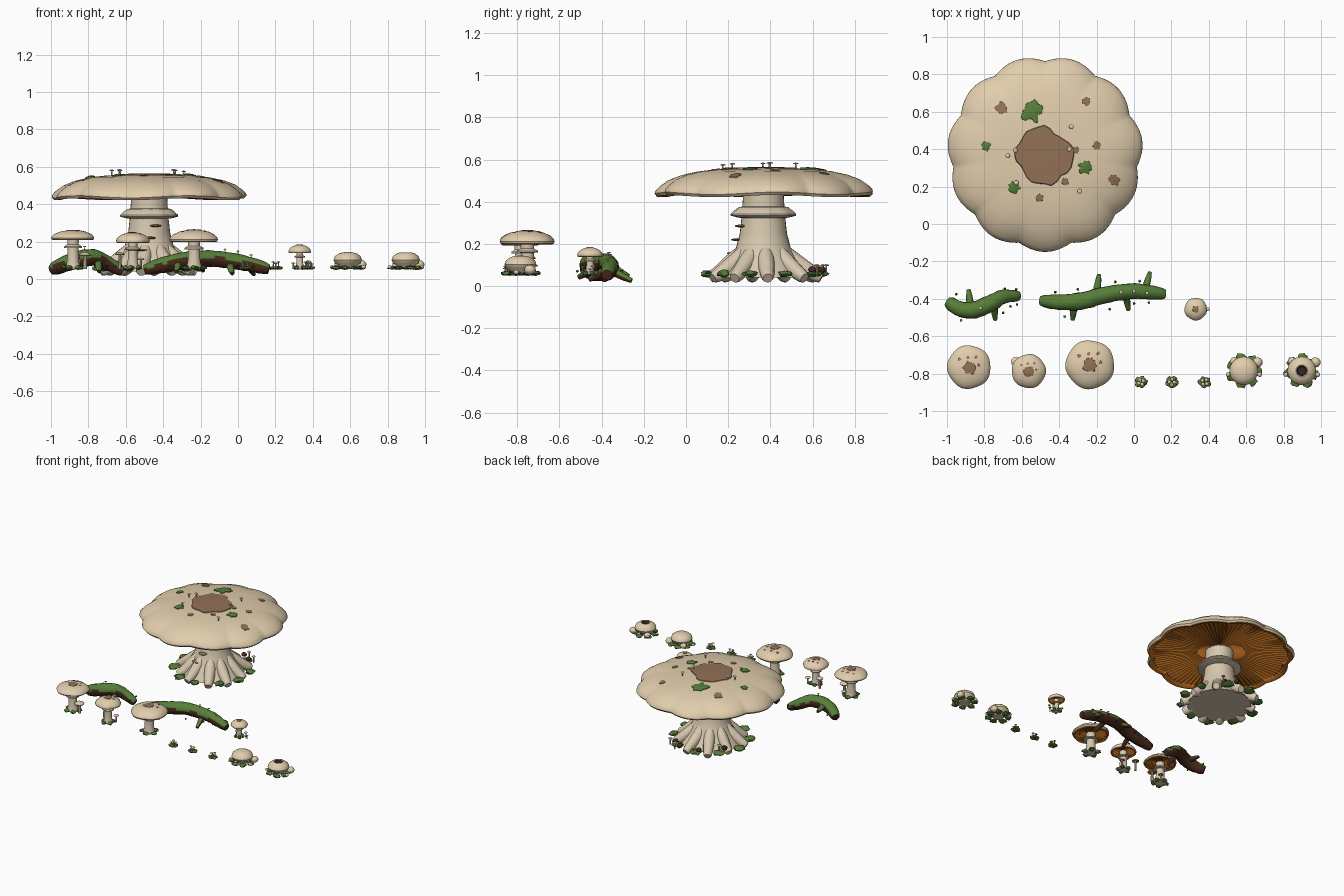
import bpy, bmesh, random
from math import sin, cos, pi, tau, radians, hypot, atan2
from mathutils import Vector, noise

if "Cube" in bpy.data.objects:
    bpy.data.objects.remove(bpy.data.objects["Cube"])

random.seed(4)

def mat(name, r, g, b):
    m = bpy.data.materials.new(name)
    m.diffuse_color = (r ** 2.2, g ** 2.2, b ** 2.2, 1)
    m.use_nodes = True
    m.node_tree.nodes["Principled BSDF"].inputs["Base Color"].default_value = m.diffuse_color
    return m

CAP = mat("cap_cream", .88, .80, .67)
STEM = mat("stem_cream", .84, .78, .68)
RIM = mat("rim_orange", .80, .47, .16)
GILL = mat("gill_brown", .60, .35, .12)
SPOT = mat("spot_brown", .57, .44, .34)
MOSS = mat("moss_green", .34, .49, .23)
BARK = mat("bark_brown", .29, .18, .13)
DARK = mat("dark_hole", .22, .18, .16)

def finish(name, bm, mats, angle=40):
    bmesh.ops.remove_doubles(bm, verts=bm.verts, dist=1e-5)
    bmesh.ops.recalc_face_normals(bm, faces=bm.faces)
    me = bpy.data.meshes.new(name)
    bm.to_mesh(me)
    bm.free()
    ob = bpy.data.objects.new(name, me)
    for m in mats:
        me.materials.append(m)
    bpy.context.collection.objects.link(ob)
    bpy.ops.object.select_all(action='DESELECT')
    ob.select_set(True)
    bpy.context.view_layer.objects.active = ob
    bpy.ops.object.shade_smooth_by_angle(angle=radians(angle))
    return ob

def skin(bm, rings, pick=lambda k: 0):
    for k, (a, b) in enumerate(zip(rings, rings[1:])):
        n = len(a)
        for i in range(n):
            f = bm.faces.new((a[i], a[(i + 1) % n], b[(i + 1) % n], b[i]))
            f.material_index = pick(k)

# revolved profile of (radius, z, material slot); slot 2 is pleated into gills
def lathe(name, prof, x, y, mats, n=24, lobe=lambda t, r: 1, gill=0, wave=lambda t, r: 0):
    bm = bmesh.new()
    rings = []
    for r, z, s in prof:
        ring = []
        for i in range(n):
            t = tau * i / n
            q = r * lobe(t, r)
            dz = gill * (i % 2) if s == 2 else 0
            ring.append(bm.verts.new((x + q * cos(t), y + q * sin(t), z + dz + wave(t, r))))
        rings.append(ring)
    skin(bm, rings, lambda k: prof[k][2])
    return finish(name, bm, mats)

# tapered tube through points (x, y, z, radius); mossy tubes turn green on top
def tube(name, pts, mats, n=12, steps=5, rough=0):
    P = [Vector(p) for p in pts]
    P = [2 * P[0] - P[1]] + P + [2 * P[-1] - P[-2]]
    path = []
    for i in range(1, len(P) - 2):
        a, b, c, d = P[i - 1:i + 3]
        for k in range(steps):
            t = k / steps
            path.append(.5 * (2 * b + (c - a) * t + (2 * a - 5 * b + 4 * c - d) * t * t + (3 * b - a - 3 * c + d) * t ** 3))
    path.append(P[-2])
    bm = bmesh.new()
    rings = []
    for k, p in enumerate(path):
        tan = (path[min(k + 1, len(path) - 1)] - path[max(k - 1, 0)]).xyz.normalized()
        u = tan.cross(Vector((0, 0, 1))).normalized()
        v = u.cross(tan)
        rad = p.w * (.85 if k in (0, len(path) - 1) else 1)
        rings.append([bm.verts.new(p.xyz + (u * cos(tau * i / n) + v * sin(tau * i / n)) * rad
                      * (1 + rough * random.uniform(-1, 1))) for i in range(n)])
    skin(bm, rings)
    bm.faces.new(rings[0])
    bm.faces.new(rings[-1])
    bmesh.ops.recalc_face_normals(bm, faces=bm.faces)
    if len(mats) > 1:
        for f in bm.faces:
            f.material_index = 1 if f.normal.z > .2 else 0
    return finish(name, bm, mats)

def blob(name, x, y, z, r, h, m, rough=0, sub=2):
    bm = bmesh.new()
    bmesh.ops.create_icosphere(bm, subdivisions=sub, radius=1)
    for v in bm.verts:
        k = 1 + rough * noise.noise(v.co * 2.2 + Vector((x, y, z)) * 31)
        v.co = Vector((x + v.co.x * r * k, y + v.co.y * r * k, z + v.co.z * h * k))
    return finish(name, bm, [m])

# irregular patch that hugs a cap surface
def patch(name, x, y, r, height, m, lift=.004, dome=0, wob=.25, n=28):
    bm = bmesh.new()
    rings = []
    for f, up in ((0, 1), (.35, 1), (.7, 1), (.95, 1), (1, -1.5)):
        ring = []
        for i in range(n):
            t = tau * i / n
            q = r * f * (1 + wob * noise.noise(Vector((cos(t) * 1.8 + x * 9, sin(t) * 1.8 + y * 9, 3))))
            px, py = x + q * cos(t), y + q * sin(t)
            ring.append(bm.verts.new((px, py, height(px, py) + lift * up + dome * max(0, 1 - f * f))))
        rings.append(ring)
    skin(bm, rings)
    return finish(name, bm, [m])

def surface(prof, x, y, lobe=lambda t, r: 1):
    def h(px, py):
        r = hypot(px - x, py - y)
        r /= lobe(atan2(py - y, px - x), r)
        for (r0, z0, _), (r1, z1, _) in zip(prof, prof[1:]):
            if r1 > r0 and r <= r1:
                return z0 + (z1 - z0) * (r - r0) / (r1 - r0)
        return prof[0][1]
    return h

def tiny(name, x, y, z, h, r, cap=CAP):
    tube(name + "_stem", [(x, y, z, r * .4), (x + .001, y, z + h * .85, r * .3)], [STEM], 8, 1)
    s = .45 * r
    lathe(name + "_cap", [(0, z + h, 0), (r * .6, z + h - s * .35, 0), (r, z + h - s, 0), (r * .9, z + h - s * 1.4, 1), (0, z + h - s, 1)], x, y, [cap, RIM], 12)

# ---- giant mushroom ----
GX, GY = -.475, .375
def lobes(t, r):
    return 1 - .055 * (1 - abs(cos(5.5 * (t - 1.5 * pi)))) * (r / .525) ** 2
top = [(0, .560, 0), (.08, .560, 0), (.16, .558, 0), (.24, .553, 0), (.32, .544, 0), (.4, .526, 0), (.46, .503, 0),
       (.5, .475, 0), (.522, .453, 0), (.524, .440, 0), (.512, .427, 1), (.49, .430, 1), (.475, .436, 2), (.3, .450, 2), (.09, .466, 2), (0, .48, 2)]
lathe("giant_cap", top, GX, GY, [CAP, RIM, GILL], 176, lobes, .016,
      lambda t, r: .006 * sin(5 * t + 1) * (r / .525) ** 4)
def gz(px, py):
    r, t = hypot(px - GX, py - GY), atan2(py - GY, px - GX)
    return surface(top, GX, GY, lobes)(px, py) + .006 * sin(5 * t + 1) * (r / .525) ** 4
patch("giant_centre_patch", -.48, .37, .155, gz, SPOT)
for i, (x, y, r) in enumerate([(-.71, .62, .032), (-.255, .655, .024), (-.2, .42, .022), (-.105, .235, .03),
                               (-.505, .14, .021), (-.31, .395, .018), (-.37, .225, .02)]):
    patch(f"giant_spot_{i}", x, y, r, gz, SPOT, .003, 0, .4)
for i, (x, y, r) in enumerate([(-.545, .6, .06), (-.26, .305, .036), (-.64, .195, .032), (-.79, .415, .026)]):
    patch(f"cap_moss_{i}", x, y, r, gz, MOSS, .004, .006, .5)
for i, (x, y) in enumerate([(-.335, .52), (-.345, .4), (-.635, .395), (-.675, .365), (-.63, .22), (-.29, .175)]):
    tiny(f"cap_sprout_{i}", x, y, gz(x, y) - .003, .034, .013)

lathe("giant_stem", [(0, .04, 0), (.225, .04, 0), (.205, .065, 0), (.16, .13, 0), (.13, .18, 0), (.112, .25, 0),
                     (.103, .33, 0), (.097, .42, 0), (.1, .48, 0)], GX, .367, [STEM], 32)
lathe("giant_ring", [(.098, .378, 0), (.118, .374, 0), (.138, .357, 0), (.153, .342, 0), (.153, .334, 0), (.125, .326, 0), (.1, .322, 0)],
      GX, .367, [STEM], 40, lambda t, r: 1 + .025 * sin(10 * t) * (r > .13))
for i in range(10):
    a = tau * (i + .25) / 10 + random.uniform(-.08, .08)
    e = random.uniform(.25, .285)
    tube(f"giant_root_{i}", [(GX + r * cos(a), .367 + r * sin(a), z, w) for r, z, w in
                             ((.07, .19, .03), (.14, .125, .04), (e * .8, .07, .036), (e, .038, .028))], [STEM], 14)
    b = a + .3
    blob(f"root_moss_{i}", GX + .27 * cos(b), .367 + .27 * sin(b), .058, random.uniform(.03, .048), .016, MOSS, .5)
for i, (x, y, z) in enumerate([(-.44, .262, .285), (-.47, .245, .22), (-.51, .225, .155)]):
    blob(f"stem_shelf_{i}", x, y, z, .032, .007, SPOT)
for i, (x, y) in enumerate([(-.4, .645), (-.55, .63), (-.33, .6), (-.68, .5)]):
    blob(f"base_bud_{i}", x, y, .078, .02, .017, BARK, .2)
    tiny(f"base_sprout_{i}", x + .03, y + .02, .05, .055, .014)

# ---- medium mushrooms ----
def mushroom(name, x, y, r, rim, peak, sr, base=.055):
    h = peak - rim
    lob = lambda t, q: 1 + .02 * sin(5 * t + x * 9) * (q / r) ** 2
    prof = [(0, peak, 0), (.3 * r, peak - .05 * h, 0), (.6 * r, peak - .18 * h, 0), (.83 * r, peak - .4 * h, 0),
            (.96 * r, peak - .65 * h, 0), (r, peak - .85 * h, 0), (.97 * r, rim, 1), (.9 * r, rim - .07 * h, 1),
            (.84 * r, rim, 2), (.2 * r, rim + .12 * h, 2)]
    lathe(name + "_cap", prof, x, y, [CAP, RIM, GILL], 72, lob, .08 * h)
    L = rim - base
    lathe(name + "_stem", [(0, base, 0), (1.3 * sr, base, 0), (1.2 * sr, base + .1 * L, 0), (sr, base + .25 * L, 0),
                           (.9 * sr, base + .7 * L, 0), (sr, rim + .3 * h, 0)], x, y, [STEM], 20)
    lathe(name + "_ring", [(.9 * sr, base + .84 * L, 0), (1.5 * sr, base + .76 * L, 0), (1.5 * sr, base + .71 * L, 0),
                           (.9 * sr, base + .70 * L, 0)], x, y, [STEM], 20)
    hz = surface(prof, x, y, lob)
    patch(name + "_centre_spot", x, y - .003, .3 * r, hz, SPOT, .002, 0, .5)
    for k in range(4 if r > .08 else 0):
        a, d = .2 + k * .75, r * (.45 + .12 * (k % 2))
        patch(f"{name}_spot_{k}", x + d * cos(a), y + d * sin(a), r * .075, hz, SPOT, .0015, 0, .4, 12)
    for k in range(5):
        a = tau * k / 5 + x
        blob(f"{name}_moss_{k}", x + 1.4 * sr * cos(a), y + 1.4 * sr * sin(a), base + .006, sr * .65, .011, MOSS, .5)

mushroom("mushroom_left", -.882, -.765, .116, .212, .262, .032)
mushroom("mushroom_middle", -.563, -.787, .091, .196, .25, .027)
mushroom("mushroom_right", -.235, -.752, .13, .202, .265, .034)
mushroom("mushroom_small", .33, -.455, .06, .142, .184, .019)
for i, (x, y, h, r) in enumerate([(-.818, -.775, .09, .035), (-.632, -.737, .09, .026), (-.85, -.72, .05, .018), (-.52, -.75, .06, .02),
                                  (.375, -.44, .045, .014), (.295, -.44, .035, .012), (.36, -.49, .04, .012), (.395, -.455, .03, .01)]):
    tiny(f"companion_{i}", x, y, .055, h, r)

# ---- mossy fallen logs ----
tube("log_short", [(-.995, -.415, .05, .033), (-.93, -.455, .078, .042), (-.85, -.458, .105, .046), (-.77, -.425, .115, .044),
                   (-.7, -.39, .085, .038), (-.615, -.385, .04, .028)], [BARK, MOSS], 16, 5, .05)
tube("log_long", [(-.5, -.41, .048, .03), (-.4, -.418, .075, .042), (-.28, -.412, .1, .046), (-.16, -.38, .11, .044),
                  (-.02, -.36, .095, .042), (.08, -.365, .075, .038), (.165, -.375, .052, .03)], [BARK, MOSS], 16, 5, .05)
for i, (x, y, z, u, v, w) in enumerate([(-.32, -.43, .085, -.328, -.512, .04), (-.2, -.37, .1, -.187, -.272, .045),
                                        (-.045, -.37, .08, -.03, -.46, .03), (.06, -.35, .07, .085, -.258, .025),
                                        (-.875, -.44, .1, -.885, -.35, .09), (-.75, -.42, .1, -.742, -.512, .04)]):
    tube(f"log_branch_{i}", [(x, y, z, .022), (u, v, w, .013)], [BARK, MOSS], 10, 3, .06)
for i, (x, y) in enumerate([(-.925, -.515), (-.7, -.475), (-.66, -.44), (-.63, -.35), (-.625, -.43), (-.69, -.345), (-.95, -.375),
                            (-.42, -.365), (-.37, -.495), (-.3, -.35), (-.13, -.455), (0, -.425), (.08, -.42), (-.1, -.31), (.03, -.305)]):
    blob(f"log_crumb_{i}", x, y, .07, .008, .007, BARK if i % 2 else MOSS, .3, 1)
for i, (x, y, z) in enumerate([(-.07, -.365, .135), (0, -.36, .125), (.07, -.37, .105), (-.82, -.45, .15)]):
    tiny(f"log_sprout_{i}", x, y, z, .028, .009)

# ---- little moss clusters with sprouts ----
for i, x in enumerate((.037, .202, .377)):
    for k in range(5):
        a = tau * k / 5 + i
        blob(f"cluster_moss_{i}_{k}", x + .02 * cos(a), -.845 + .017 * sin(a), .06, .016, .009, MOSS, .5)
    for k in range(4):
        a = tau * k / 4 + .5 + i
        tiny(f"cluster_sprout_{i}_{k}", x + .014 * cos(a), -.845 + .014 * sin(a), .058, .03 + .008 * (k % 2), .01)

# ---- puffballs ----
for i, x in enumerate((.587, .897)):
    y = -.785
    prof = [(0, .055, 0), (.04, .056, 0), (.045, .07, 0), (.068, .084, 0), (.076, .102, 0), (.069, .122, 0), (.05, .136, 0)]
    prof += [(.032, .142, 0), (.027, .14, 1), (.022, .12, 1), (0, .115, 1)] if i else [(.025, .143, 0), (0, .145, 0)]
    lathe(f"puffball_{i}", prof, x, y, [CAP, DARK], 32)
    for k, (dx, dy, r) in enumerate([(.073, .045, .028), (-.05, .05, .024), (-.085, -.02, .012), (.085, -.02, .013)]):
        blob(f"puffball_bud_{i}_{k}", x + dx, y + dy, .055 + r * .8, r, r * .85, CAP)
    for k in range(7):
        a = tau * k / 7 + i * .6
        blob(f"puffball_moss_{i}_{k}", x + .07 * cos(a), y + .07 * sin(a), .061, .026, .01, MOSS, .6)
